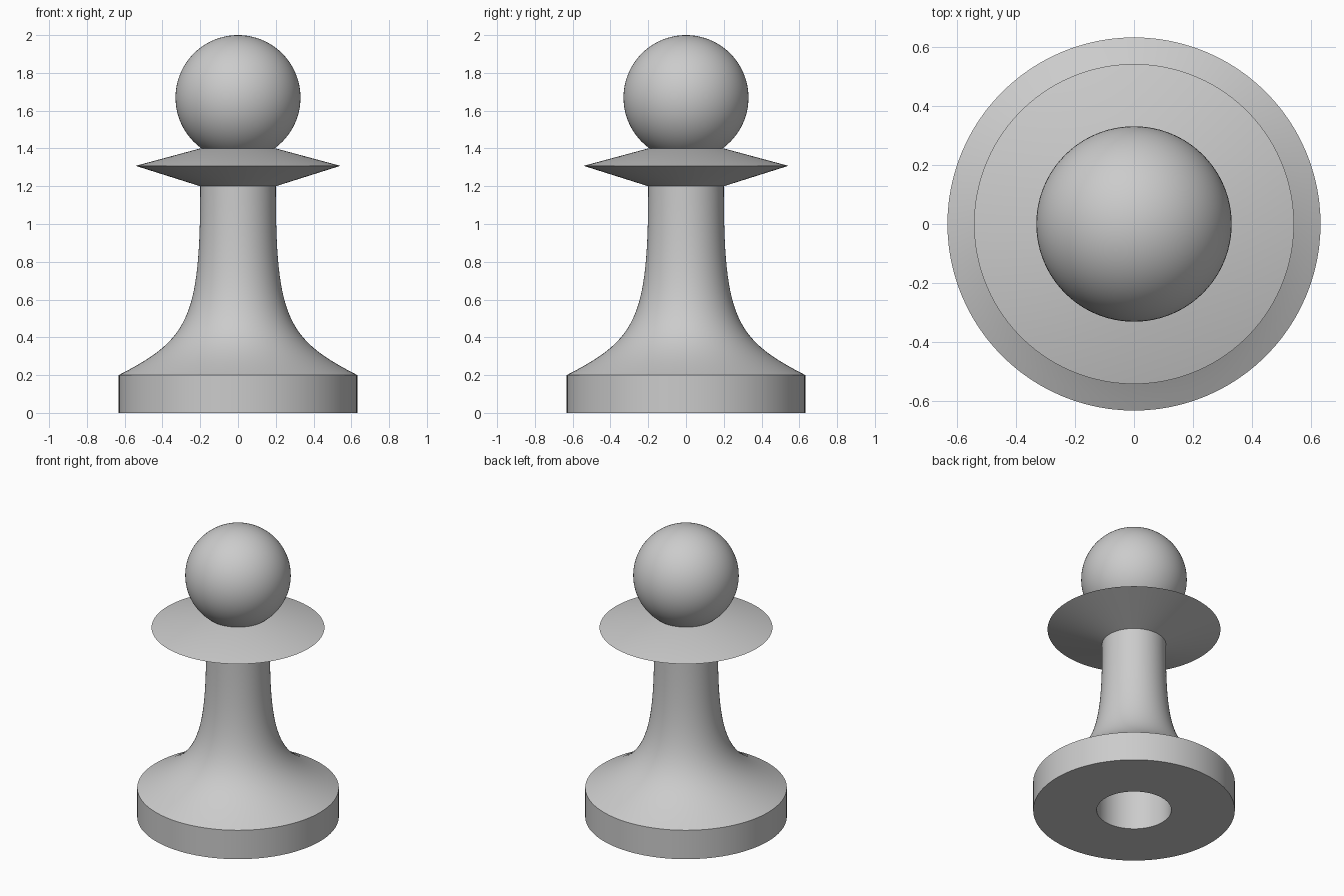
import bpy
import bmesh
from math import sin, cos, pi, radians
from mathutils import Vector
from mathutils.geometry import interpolate_bezier

cube = bpy.data.objects.get("Cube")
if cube:
    bpy.data.objects.remove(cube, do_unlink=True)

SEGMENTS = 96
BASE_R, NECK_R, HOLE_R, HEAD_R = 0.632, 0.2, 0.234, 0.331
BASE_TOP, NECK_TOP, COLLAR_TOP = 0.2, 1.2, 1.4

grey = bpy.data.materials.new("plain_grey")
grey.use_nodes = True
colour = (0.6, 0.6, 0.6, 1)
grey.diffuse_color = colour
grey.node_tree.nodes["Principled BSDF"].inputs["Base Color"].default_value = colour


def lathe(name, profile):
    """Spin a list of (radius, height) points, ordered upwards on the outside."""
    bm = bmesh.new()
    verts = [bm.verts.new((r, 0, z)) for r, z in profile]
    edges = [bm.edges.new(pair) for pair in zip(verts, verts[1:])]
    bmesh.ops.spin(bm, geom=verts + edges, cent=(0, 0, 0), axis=(0, 0, 1),
                   angle=2 * pi, steps=SEGMENTS, use_duplicate=False)
    bmesh.ops.remove_doubles(bm, verts=bm.verts, dist=0.0001)
    bm.normal_update()
    # The outermost side face must look away from the axis
    outer = max(bm.faces, key=lambda f: f.calc_center_median().xy.length
                * (abs(f.normal.z) < 0.99))
    if outer.normal.xy.dot(outer.calc_center_median().xy) < 0:
        bmesh.ops.reverse_faces(bm, faces=bm.faces)
    mesh = bpy.data.meshes.new(name)
    bm.to_mesh(mesh)
    bm.free()
    mesh.materials.append(grey)
    obj = bpy.data.objects.new(name, mesh)
    bpy.context.collection.objects.link(obj)
    bpy.ops.object.select_all(action="DESELECT")
    obj.select_set(True)
    bpy.context.view_layer.objects.active = obj
    bpy.ops.object.shade_smooth_by_angle(angle=radians(25))
    return obj


# Round base with a blind hole underneath
lathe("base", [(0, 0.4), (HOLE_R, 0.4), (HOLE_R, 0), (BASE_R, 0), (BASE_R, BASE_TOP)])

# Flared stem
flare = interpolate_bezier(Vector((BASE_R, BASE_TOP)), Vector((0.26, 0.39)),
                           Vector((NECK_R, 0.5)), Vector((NECK_R, NECK_TOP)), 32)
lathe("stem", [tuple(p)[:2] for p in flare])

# Sharp-edged double-cone collar
lathe("collar", [(NECK_R, NECK_TOP), (0.542, 1.308), (NECK_R, COLLAR_TOP),
                 (0.18, COLLAR_TOP)])

# Ball head, cut off where it meets the collar
START = radians(-55)
arc = [START + (pi / 2 - START) * i / 40 for i in range(41)]
lathe("head", [(HEAD_R * max(cos(a), 0), 2 - HEAD_R + HEAD_R * sin(a)) for a in arc])
